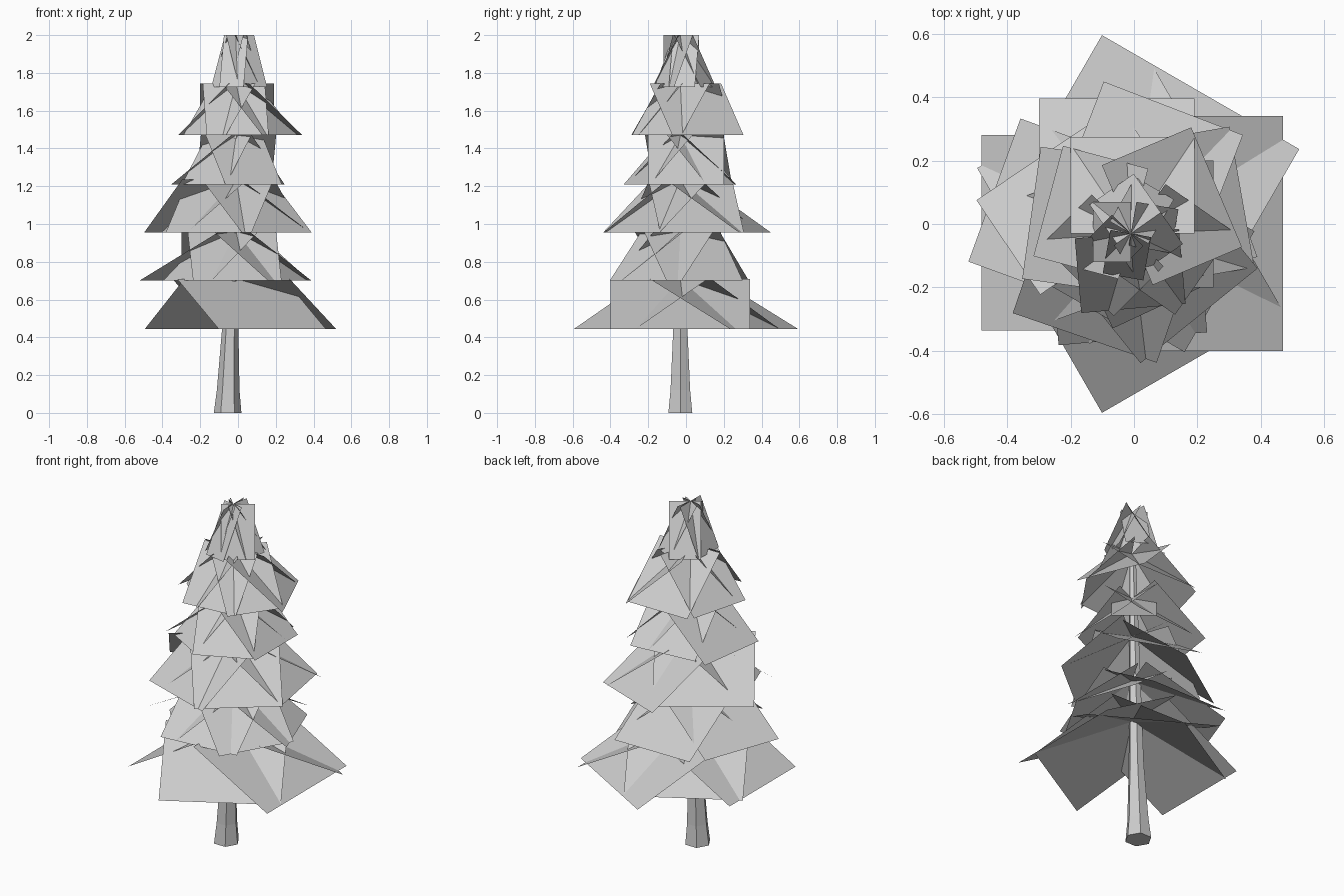
import bpy, bmesh
from math import sin, cos, radians, tau
from mathutils import Vector

cube = bpy.data.objects.get("Cube")
if cube:
    bpy.data.objects.remove(cube, do_unlink=True)

grey = bpy.data.materials.new("plain_grey")
grey.use_nodes = True
colour = (0.6, 0.6, 0.6, 1)
grey.diffuse_color = colour
grey.node_tree.nodes["Principled BSDF"].inputs["Base Color"].default_value = colour

AXIS = Vector((-0.01, -0.03, 0))


def finish(bm, name):
    mesh = bpy.data.meshes.new(name)
    bm.to_mesh(mesh)
    bm.free()
    mesh.materials.append(grey)
    obj = bpy.data.objects.new(name, mesh)
    bpy.context.collection.objects.link(obj)


def add_card(bm, low, high, angle, reach, start, end):
    """Flat bough sloping from the trunk axis down to its outer edge."""
    a = radians(angle)
    out = Vector((cos(a), sin(a), 0))
    side = Vector((-sin(a), cos(a), 0))
    inner = AXIS.dot(out)
    corners = [(reach, start, low), (reach, end, low),
               (inner, end, high), (inner, start, high)]
    bm.faces.new([bm.verts.new(out * r + side * t + Vector((0, 0, z)))
                  for r, t, z in corners])


def tier(name, low, high, cards):
    bm = bmesh.new()
    for card in cards:
        add_card(bm, low, high, *card)
    finish(bm, name)


# Trunk: a leaning, tapering six-sided pole
bm = bmesh.new()
rings = []
for x, z, radius in [(-.055, 0, .073), (-.052, .12, .06),
                     (-.041, .45, .043), (-.015, 1.74, .018)]:
    rings.append([bm.verts.new((x + radius * cos(tau * i / 6),
                                AXIS.y + radius * sin(tau * i / 6), z))
                  for i in range(6)])
for lower, upper in zip(rings, rings[1:]):
    for i in range(6):
        j = (i + 1) % 6
        bm.faces.new((lower[i], lower[j], upper[j], upper[i]))
bm.faces.new(rings[0][::-1])
bm.faces.new(rings[-1])
finish(bm, "trunk")

# Boughs: angle, reach, and the two ends of the outer edge
tier("boughs_lowest", .443, .71, [
    (0, .47, -.4, .34), (60, .465, -.333, .385), (120, .4, -.3, .34),
    (180, .48, -.28, .335), (300, .465, -.385, .27)])
tier("boughs_second", .70, .96, [
    (20, .33, -.23, .2), (90, .395, -.19, .3), (160, .45, -.19, .29),
    (220, .35, -.2, .2), (275, .36, -.27, .2), (330, .34, -.27, .17)])
tier("boughs_third", .955, 1.235, [
    (10, .35, -.2, .25), (69, .385, -.22, .25), (124, .34, -.17, .37),
    (200, .36, -.2, .2), (251, .39, -.27, .21), (309, .354, -.26, .215)])
tier("boughs_fourth", 1.21, 1.47, [
    (0, .25, -.2, .2), (50, .24, -.12, .12), (95, .25, -.2, .2),
    (172, .325, -.2, .22), (240, .3, -.17, .1), (295, .27, -.2, .13)])
tier("boughs_fifth", 1.47, 1.745, [
    (23, .285, -.2, .21), (90, .275, -.19, .2), (165, .28, -.18, .18),
    (225, .25, -.16, .16), (275, .265, -.19, .14), (325, .27, -.16, .16)])
tier("boughs_top", 1.725, 2, [
    (60, .13, -.07, .07), (125, .13, -.09, .08), (180, .13, -.07, .12),
    (225, .13, -.07, .07), (260, .17, -.07, .06), (305, .14, -.09, .09),
    (350, .13, -.07, .07)])
